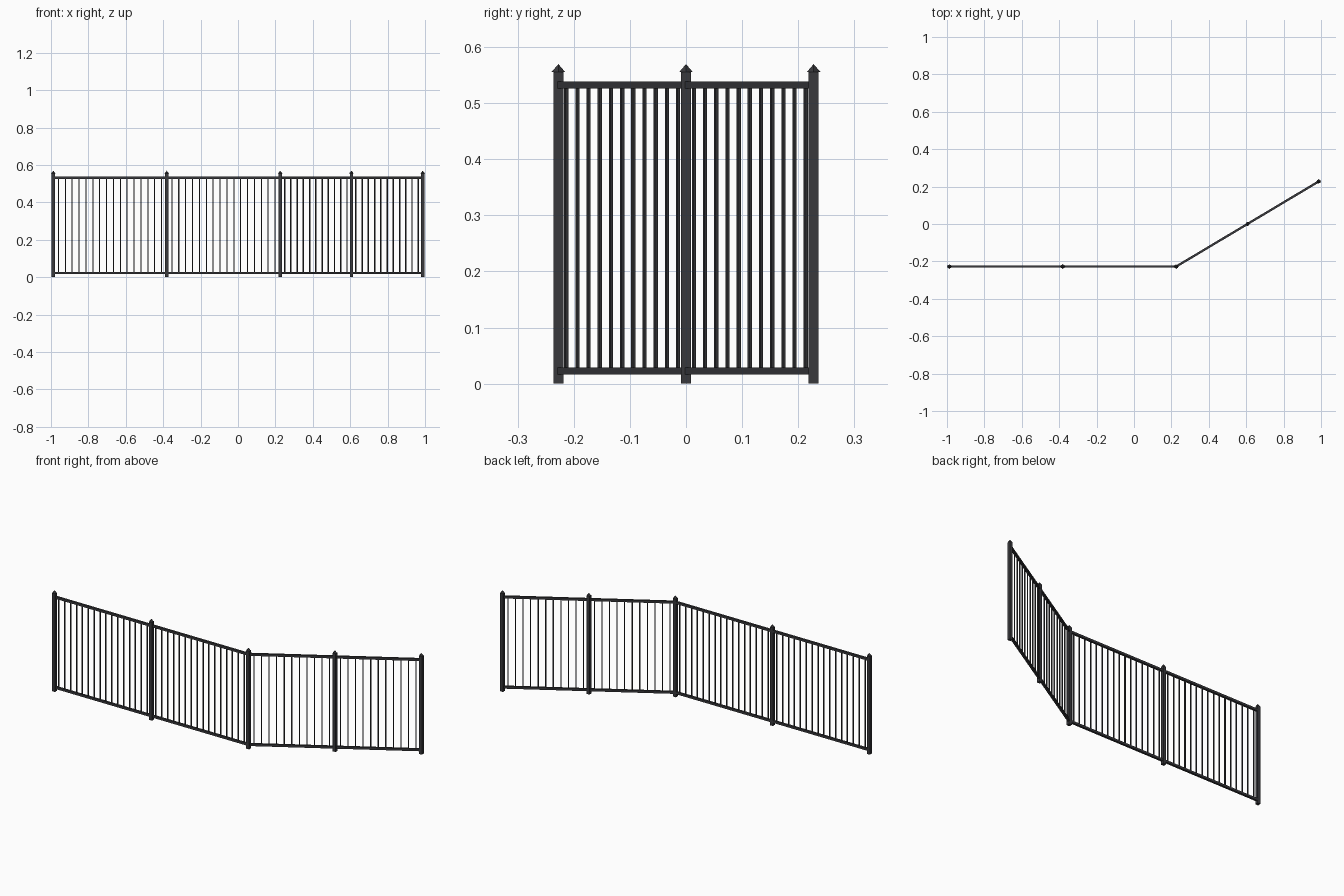
import bpy, math
from mathutils import Vector

if "Cube" in bpy.data.objects:
    bpy.data.objects.remove(bpy.data.objects["Cube"])

metal = bpy.data.materials.new("dark_metal")
metal.diffuse_color = (0.04, 0.04, 0.045, 1)
metal.use_nodes = True
metal.node_tree.nodes["Principled BSDF"].inputs["Base Color"].default_value = metal.diffuse_color

POST, POST_H = 0.0178, 0.555
CAP_R, CAP_H = 0.0125, 0.0145
RAIL = 0.012
RAIL_Z = (0.0225, 0.532)
BAR = 0.0055
END_GAP = 0.0275          # post centre to first bar
SPACING = 0.037


def box(name, centre, size, angle=0):
    bpy.ops.mesh.primitive_cube_add(size=1, location=centre, rotation=(0, 0, angle))
    ob = bpy.context.object
    ob.name = name
    ob.scale = size
    ob.data.materials.append(metal)
    return ob


# Post positions: two straight panels, then two angled panels
points = [Vector(p) for p in [(-0.9875, -0.2275), (-0.381, -0.2275), (0.2255, -0.2275),
                              (0.6065, 0.0), (0.9875, 0.2275)]]

# Square posts with pyramid caps set corner-on
for p in points:
    box("post", (p.x, p.y, POST_H / 2), (POST, POST, POST_H))
    bpy.ops.mesh.primitive_cone_add(vertices=4, radius1=CAP_R, radius2=0, depth=CAP_H,
                                    location=(p.x, p.y, POST_H + CAP_H / 2))
    cap = bpy.context.object
    cap.name = "post_cap"
    cap.data.materials.append(metal)

# Panels: two rails and evenly spaced bars between neighbouring posts
for a, b in zip(points, points[1:]):
    run = b - a
    length = run.length
    angle = math.atan2(run.y, run.x)
    mid = (a + b) / 2
    for z in RAIL_Z:
        box("rail", (mid.x, mid.y, z), (length, RAIL, RAIL + 0.0005), angle)
    gaps = int((length - 2 * END_GAP) / SPACING + 0.15)
    for i in range(gaps + 1):
        d = END_GAP + (length - 2 * END_GAP) * i / gaps
        p = a + run * (d / length)
        box("bar", (p.x, p.y, sum(RAIL_Z) / 2), (BAR, BAR, RAIL_Z[1] - RAIL_Z[0]), angle)
